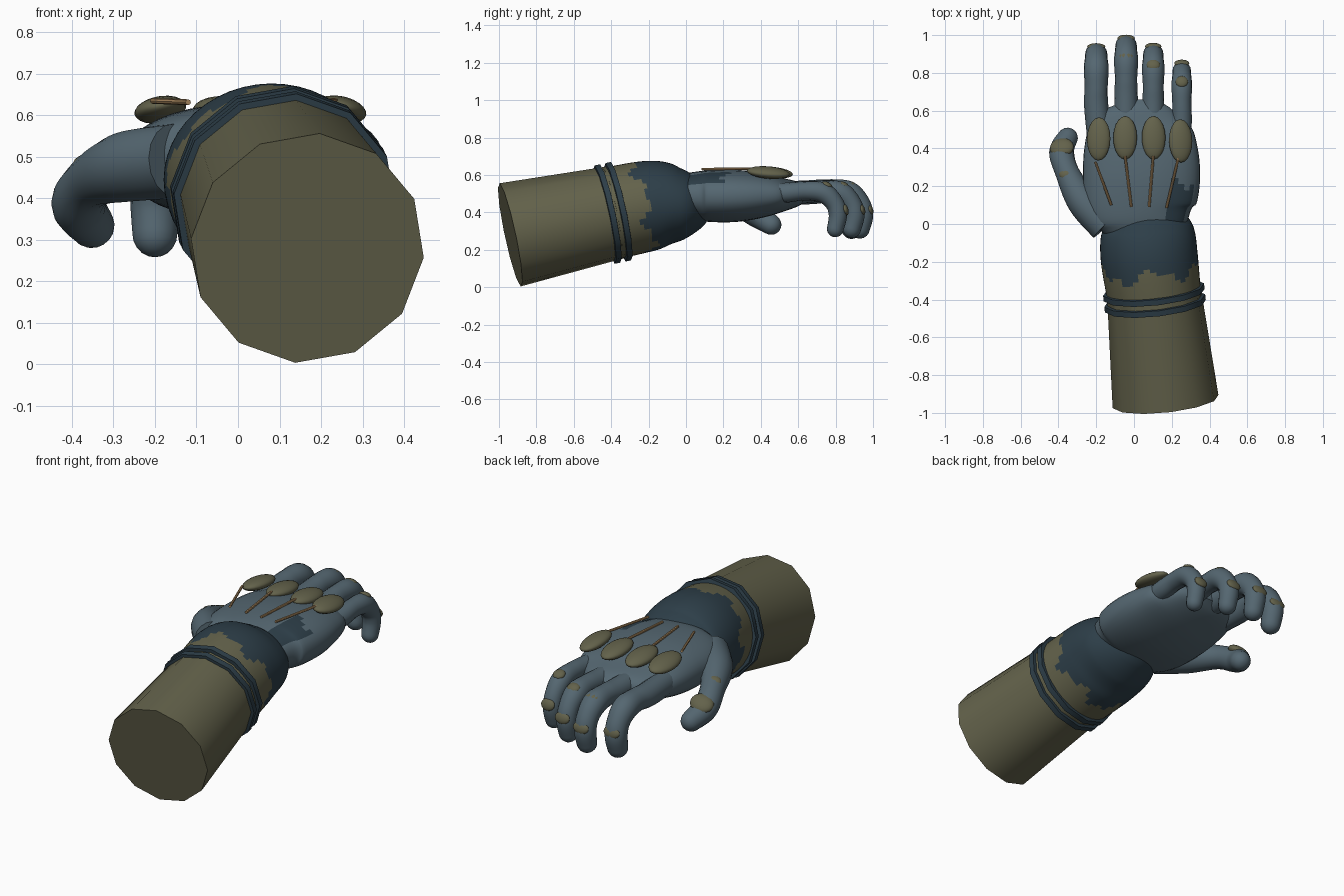
import bpy, bmesh, math
from mathutils import Vector

if "Cube" in bpy.data.objects:
    bpy.data.objects.remove(bpy.data.objects["Cube"], do_unlink=True)


def material(name, rgb):
    m = bpy.data.materials.new(name)
    m.use_nodes = True
    m.diffuse_color = (*rgb, 1)
    bsdf = m.node_tree.nodes["Principled BSDF"]
    bsdf.inputs["Base Color"].default_value = (*rgb, 1)
    bsdf.inputs["Roughness"].default_value = 0.7
    return m


SLATE = material("slate_blue", (0.09, 0.135, 0.165))
DARK = material("dark_blue", (0.026, 0.048, 0.065))
OLIVE = material("olive", (0.125, 0.122, 0.07))
TAN = material("tan", (0.42, 0.26, 0.12))


def finish(name, bm, mats, rule=None):
    bmesh.ops.recalc_face_normals(bm, faces=bm.faces)
    mesh = bpy.data.meshes.new(name)
    if rule:
        for f in bm.faces:
            f.material_index = rule(f.calc_center_median())
    bm.to_mesh(mesh)
    bm.free()
    for m in mats:
        mesh.materials.append(m)
    ob = bpy.data.objects.new(name, mesh)
    bpy.context.collection.objects.link(ob)
    bpy.ops.object.select_all(action="DESELECT")
    ob.select_set(True)
    bpy.context.view_layer.objects.active = ob
    bpy.ops.object.shade_smooth_by_angle(angle=math.radians(38))
    return ob


def spline(pts, steps):
    """Smooth curve through (x, y, z, side radius, up radius) points."""
    if steps == 1:
        return pts
    out = []
    for i in range(len(pts) - 1):
        a, b, c, d = (pts[min(max(i + k, 0), len(pts) - 1)] for k in (-1, 0, 1, 2))
        for s in range(steps):
            t = s / steps
            out.append([0.5 * (2 * q + (r - p) * t + (2 * p - 5 * q + 4 * r - w) * t * t
                               + (3 * q - p - 3 * r + w) * t ** 3)
                        for p, q, r, w in zip(a, b, c, d)])
    return out + [list(pts[-1])]


def loft(name, pts, mats, sides=16, steps=6, phase=0.0, power=2.0, round_end=False, rule=None):
    path = spline(pts, steps)
    if round_end:
        tip = Vector(path[-1][:3])
        way = (tip - Vector(path[-2][:3])).normalized()
        r = path[-1][3]
        for k in range(1, 6):
            a = k * math.pi / 10.5
            path.append([*(tip + way * r * math.sin(a)), r * math.cos(a), r * math.cos(a)])
    bm = bmesh.new()
    rings = []
    for i, p in enumerate(path):
        t = (Vector(path[min(i + 1, len(path) - 1)][:3]) - Vector(path[max(i - 1, 0)][:3])).normalized()
        side = Vector((1, 0, 0))
        side = (side - t * side.dot(t)).normalized()
        up = side.cross(t)
        ring = []
        for k in range(sides):
            a = phase + 2 * math.pi * k / sides
            c, s = math.cos(a), math.sin(a)
            c = math.copysign(abs(c) ** (2 / power), c)
            s = math.copysign(abs(s) ** (2 / power), s)
            ring.append(bm.verts.new(Vector(p[:3]) + side * c * p[3] + up * s * p[4]))
        rings.append(ring)
    for a, b in zip(rings, rings[1:]):
        for k in range(sides):
            n = (k + 1) % sides
            bm.faces.new((a[k], b[k], b[n], a[n]))
    bm.faces.new(rings[0])
    bm.faces.new(rings[-1])
    return finish(name, bm, mats, rule)


def pad(name, loc, scale, mat=OLIVE, rot=(0, 0, 0)):
    bm = bmesh.new()
    bmesh.ops.create_uvsphere(bm, u_segments=20, v_segments=12, radius=1)
    ob = finish(name, bm, [mat])
    ob.location, ob.scale = loc, scale
    ob.rotation_euler = [math.radians(a) for a in rot]
    return ob


# Forearm sleeve
START, END = Vector((0.167, -0.94, 0.28)), Vector((0.105, -0.36, 0.404))
AXIS = (END - START).normalized()
PHASE = math.radians(-6)
loft("forearm_sleeve", [(*START, 0.283, 0.283), (*END, 0.25, 0.25)], [OLIVE], 12, 1, PHASE)

# Two raised cuff bands
for i, back in enumerate((0.062, 0.002)):
    mid = END - AXIS * back
    rim = [(-0.019, 0.24), (-0.015, 0.27), (0.015, 0.27), (0.019, 0.24)]
    loft(f"cuff_band_{i + 1}", [(*(mid + AXIS * d), r, r) for d, r in rim], [DARK], 12, 1, PHASE)


# Wrist, with a ragged border between the olive and the dark cloth
def wrist_rule(c):
    d = c - END
    a = math.atan2(d.z, d.x)
    edge = 0.125 + 0.03 * math.sin(5 * a) + 0.022 * math.sin(11 * a + 1)
    return 1 if d.dot(AXIS) > edge else 0


loft("wrist", [(0.11, -0.4, 0.395, 0.247, 0.247), (0.08, -0.17, 0.44, 0.257, 0.238),
               (0.075, -0.03, 0.445, 0.242, 0.195), (0.07, 0.06, 0.45, 0.18, 0.14),
               (0.07, 0.12, 0.46, 0.09, 0.07)],
     [OLIVE, DARK], 48, 14, rule=wrist_rule)


# Palm, with a dark patch on the outer back of the hand
def palm_rule(c):
    edge = 0.22 + 0.03 * math.sin(40 * c.x)
    return 1 if c.z > 0.55 and c.x > 0.18 and c.y < edge else 0


loft("palm", [(0.04, -0.1, 0.47, 0.09, 0.04), (0.04, -0.07, 0.475, 0.18, 0.085),
              (0.04, 0.0, 0.485, 0.245, 0.12), (0.03, 0.1, 0.487, 0.295, 0.136),
              (0.04, 0.25, 0.488, 0.31, 0.14), (0.035, 0.4, 0.492, 0.3, 0.122),
              (0.03, 0.52, 0.495, 0.265, 0.09), (0.035, 0.61, 0.5, 0.17, 0.06),
              (0.035, 0.66, 0.5, 0.06, 0.025)],
     [SLATE, DARK], 40, 6, power=2.3, rule=palm_rule)

# Fingers: name, base x, tip x, furthest y, radius
FINGERS = [("index", -0.18, -0.2, 0.955, 0.064), ("middle", -0.04, -0.042, 1.0, 0.062),
           ("ring", 0.1, 0.102, 0.957, 0.058), ("little", 0.24, 0.253, 0.868, 0.053)]
# Offset behind the furthest y, height, radius factor
JOINTS = [(0.33, 0.506, 1.0), (0.23, 0.515, 0.95), (0.135, 0.505, 1.03),
          (0.075, 0.45, 0.93), (0.056, 0.385, 0.92), (0.07, 0.312, 0.84)]
for name, bx, tx, far, r in FINGERS:
    pts = [(bx, 0.42, 0.5, r, r)]
    pts += [(tx, far - back, z, r * k, r * k) for back, z, k in JOINTS]
    loft(f"{name}_finger", pts, [SLATE], 16, 6, round_end=True)
    # Joint pads and knuckle guard
    pad(f"{name}_middle_joint_pad", (tx, far - 0.115, 0.545), (r * 0.62, 0.032, 0.018), rot=(-24, 0, 0))
    pad(f"{name}_end_joint_pad", (tx, far - 0.017, 0.415), (r * 0.75, 0.032, 0.017), rot=(-72, 0, 0))

for name, x, y, tilt in (("index", -0.187, 0.45, -10), ("middle", -0.047, 0.457, -3),
                         ("ring", 0.104, 0.457, 3), ("little", 0.247, 0.44, 12)):
    pad(f"{name}_knuckle_guard", (x, y, 0.613), (0.063, 0.115, 0.031), rot=(-5, tilt, 0))

# Tendon rods on the back of the hand
RODS = [(-0.205, 0.33, -0.12, 0.1), (-0.047, 0.36, -0.014, 0.09),
        (0.102, 0.36, 0.08, 0.09), (0.235, 0.35, 0.172, 0.085)]
for i, (x1, y1, x2, y2) in enumerate(RODS):
    loft(f"tendon_rod_{i + 1}", [(x2, y2, 0.631, 0.007, 0.007), (x1, y1, 0.634, 0.007, 0.007)],
         [TAN], 8, 1)

# Thumb
loft("thumb", [(-0.15, -0.01, 0.49, 0.09, 0.09), (-0.27, 0.12, 0.475, 0.085, 0.085),
               (-0.352, 0.27, 0.44, 0.064, 0.064), (-0.383, 0.38, 0.385, 0.066, 0.066),
               (-0.352, 0.455, 0.335, 0.055, 0.055)],
     [SLATE], 16, 7, round_end=True)
pad("thumb_end_pad", (-0.382, 0.405, 0.42), (0.064, 0.055, 0.03), rot=(-30, -12, 0))
pad("thumb_middle_pad", (-0.358, 0.265, 0.488), (0.04, 0.032, 0.02), rot=(-18, -12, 0))
